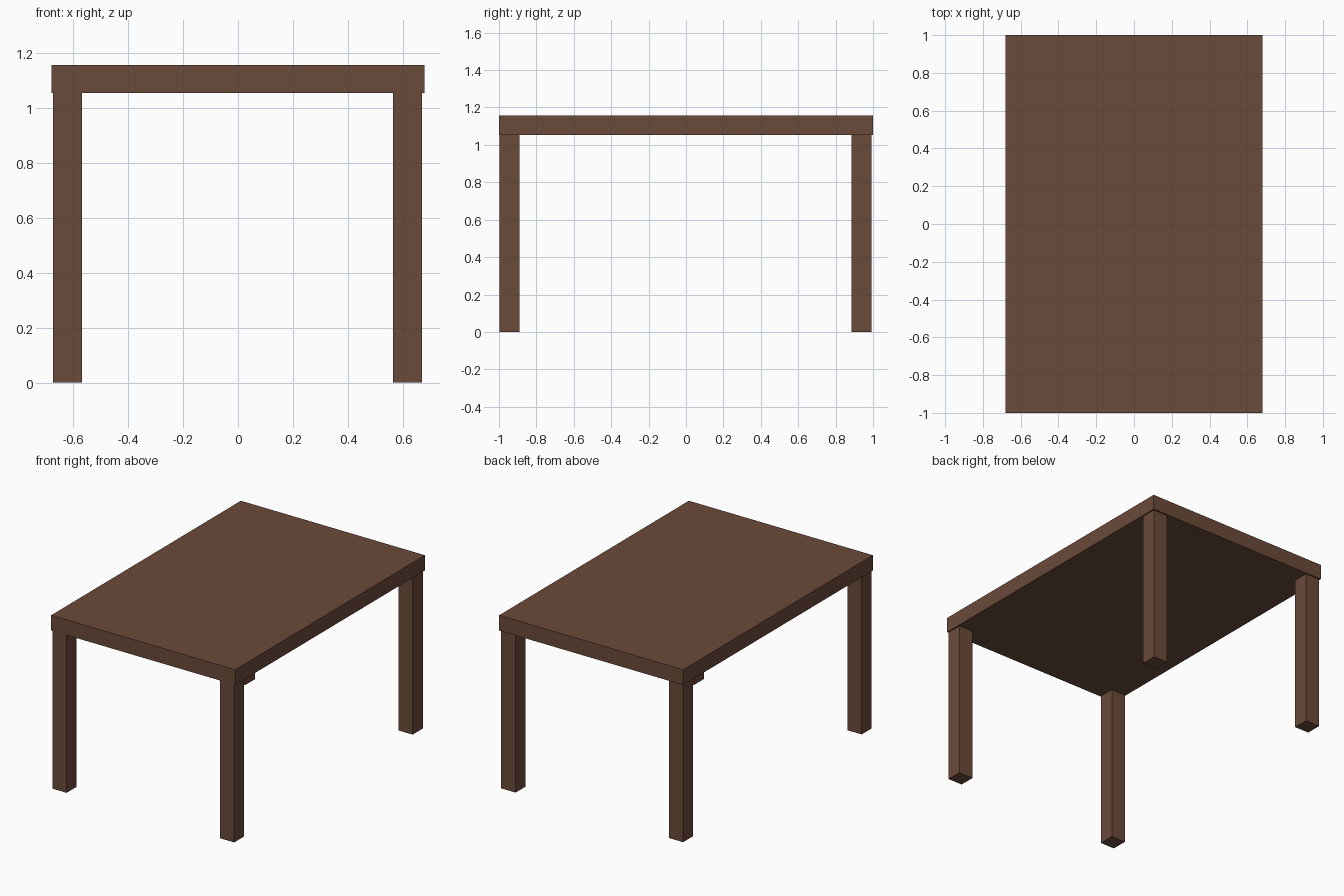
import bpy

if "Cube" in bpy.data.objects:
    bpy.data.objects.remove(bpy.data.objects["Cube"])

wood = bpy.data.materials.new("brown wood")
wood.diffuse_color = (0.147, 0.069, 0.042, 1.0)
wood.use_nodes = True
wood.node_tree.nodes["Principled BSDF"].inputs["Base Color"].default_value = wood.diffuse_color


def box(name, lo, hi):
    """Axis-aligned box between two corners."""
    centre = [(a + b) / 2 for a, b in zip(lo, hi)]
    bpy.ops.mesh.primitive_cube_add(size=1, location=centre)
    ob = bpy.context.object
    ob.name = name
    ob.scale = [b - a for a, b in zip(lo, hi)]
    bpy.ops.object.transform_apply(location=False, rotation=False, scale=True)
    ob.data.materials.append(wood)
    return ob


# Table top slab
TOP, UNDER = 1.156, 1.054
box("table_top", (-0.679, -1.0, UNDER), (0.679, 1.0, TOP))

# Four square legs, set slightly in from the edges of the top
LEG_X = {"left": (-0.673, -0.567), "right": (0.564, 0.670)}
LEG_Y = {"front": (-0.997, -0.891), "back": (0.885, 0.991)}
for side, (x0, x1) in LEG_X.items():
    for end, (y0, y1) in LEG_Y.items():
        box(f"{end}_{side}_leg", (x0, y0, 0), (x1, y1, UNDER))
